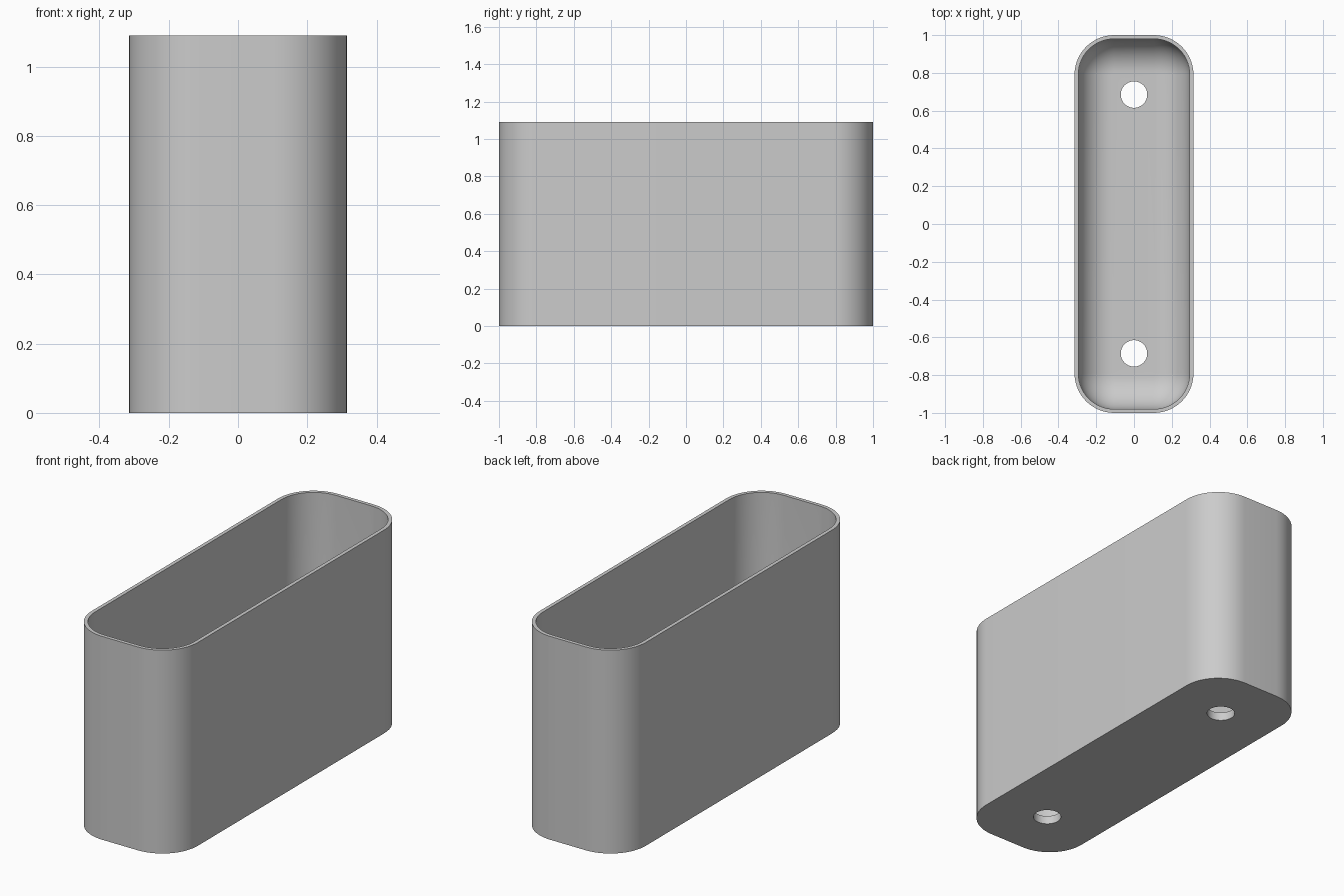
import bpy, bmesh, math

cube = bpy.data.objects.get("Cube")
if cube:
    bpy.data.objects.remove(cube, do_unlink=True)

HALF_X, HALF_Y, HEIGHT = 0.315, 1.0, 1.09
CORNER, WALL, FLOOR, FILLET = 0.21, 0.02, 0.045, 0.18
HOLE_Y, HOLE_R, SEAT_R = 0.685, 0.07, 0.13
STEPS = 14

grey = bpy.data.materials.new("light_grey")
grey.use_nodes = True
grey.diffuse_color = (0.6, 0.6, 0.6, 1)
grey.node_tree.nodes["Principled BSDF"].inputs["Base Color"].default_value = (0.6, 0.6, 0.6, 1)


def ring(bm, inset, z):
    """Rounded rectangle loop, inset from the outer wall."""
    r = CORNER - inset
    verts = []
    for quarter, (sx, sy) in enumerate([(1, 1), (-1, 1), (-1, -1), (1, -1)]):
        for i in range(STEPS + 1):
            a = (quarter + i / STEPS) * math.pi / 2
            verts.append(bm.verts.new((sx * (HALF_X - CORNER) + r * math.cos(a),
                                       sy * (HALF_Y - CORNER) + r * math.sin(a), z)))
    return verts


def make_object(name, bm):
    bmesh.ops.recalc_face_normals(bm, faces=bm.faces)
    mesh = bpy.data.meshes.new(name)
    bm.to_mesh(mesh)
    bm.free()
    obj = bpy.data.objects.new(name, mesh)
    bpy.context.collection.objects.link(obj)
    return obj


# Open container: outer wall, rim, inner wall and rounded floor edge
bm = bmesh.new()
levels = [(0, 0), (0, HEIGHT), (WALL, HEIGHT)]
for i in range(STEPS + 1):
    a = i / STEPS * math.pi / 2
    levels.append((WALL + FILLET * (1 - math.cos(a)), FLOOR + FILLET * (1 - math.sin(a))))
rings = [ring(bm, inset, z) for inset, z in levels]
for low, high in zip(rings, rings[1:]):
    for i in range(len(low)):
        j = (i + 1) % len(low)
        bm.faces.new((low[i], low[j], high[j], high[i]))
bm.faces.new(rings[0])
bm.faces.new(rings[-1])
body = make_object("container_body", bm)
body.data.materials.append(grey)


# Screw holes with flat seats cut into the floor edge
def cut(name, radius, y, z0, z1):
    bm = bmesh.new()
    bmesh.ops.create_cone(bm, cap_ends=True, segments=48, radius1=radius,
                          radius2=radius, depth=z1 - z0)
    bmesh.ops.translate(bm, verts=bm.verts, vec=(0, y, (z0 + z1) / 2))
    cutter = make_object(name, bm)
    cutter.data.materials.append(grey)
    cutter.hide_render = True
    cutter.hide_viewport = True
    mod = body.modifiers.new(name, 'BOOLEAN')
    mod.operation = 'DIFFERENCE'
    mod.solver = 'EXACT'
    mod.object = cutter
    return cutter


cutters = []
for side, y in (("front", -HOLE_Y), ("back", HOLE_Y)):
    cutters.append(cut(side + "_seat_cutter", SEAT_R, y, FLOOR + 0.001, 0.3))
    cutters.append(cut(side + "_hole_cutter", HOLE_R, y, -0.1, 0.3))

# Bake the cuts, drop the cutters and smooth the curved walls
bpy.context.view_layer.update()
baked = bpy.data.meshes.new_from_object(body.evaluated_get(bpy.context.evaluated_depsgraph_get()))
body.modifiers.clear()
body.data = baked
for cutter in cutters:
    bpy.data.objects.remove(cutter, do_unlink=True)
bpy.ops.object.select_all(action='DESELECT')
body.select_set(True)
bpy.context.view_layer.objects.active = body
bpy.ops.object.shade_smooth_by_angle(angle=math.radians(30))
